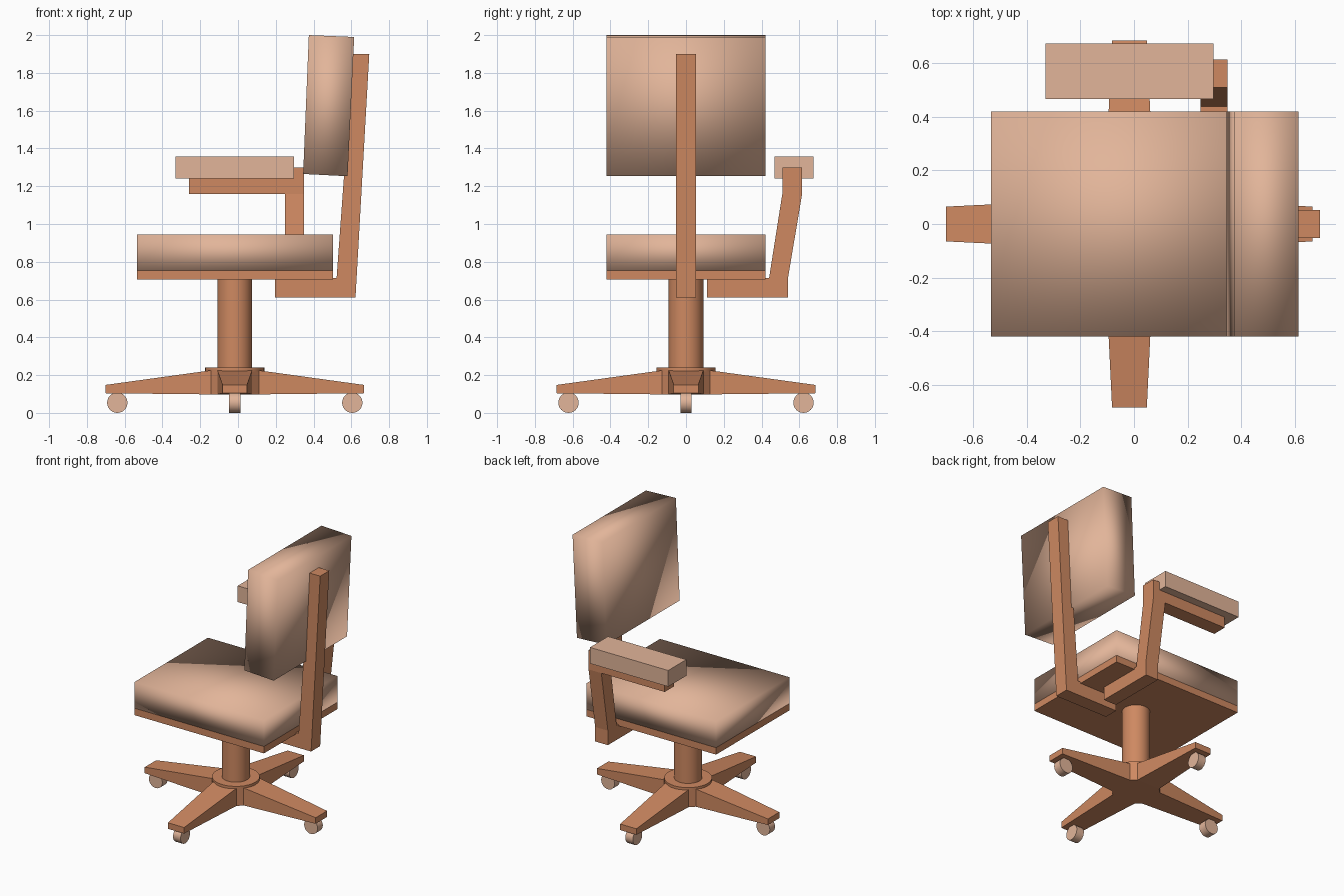
import bpy, bmesh, math
from mathutils import Matrix, Vector

if "Cube" in bpy.data.objects:
    bpy.data.objects.remove(bpy.data.objects["Cube"])


def material(name, rgb):
    m = bpy.data.materials.new(name)
    m.diffuse_color = (*rgb, 1)
    m.use_nodes = True
    m.node_tree.nodes["Principled BSDF"].inputs["Base Color"].default_value = m.diffuse_color
    return m


FRAME = material("frame_brown", (0.62, 0.25, 0.12))
CUSHION = material("cushion_tan", (0.76, 0.46, 0.32))
CX = -0.017  # centre of the pedestal


def finish(name, bm, mat, smooth=None):
    bmesh.ops.recalc_face_normals(bm, faces=bm.faces)
    me = bpy.data.meshes.new(name)
    bm.to_mesh(me)
    bm.free()
    me.materials.append(mat)
    ob = bpy.data.objects.new(name, me)
    bpy.context.collection.objects.link(ob)
    if smooth is not None:
        bpy.ops.object.select_all(action='DESELECT')
        ob.select_set(True)
        bpy.context.view_layer.objects.active = ob
        bpy.ops.object.shade_smooth_by_angle(angle=smooth)
    return ob


def loft(bm, a, b):
    """Closed solid between two matching outlines."""
    va = [bm.verts.new(p) for p in a]
    vb = [bm.verts.new(p) for p in b]
    bm.faces.new(va)
    bm.faces.new(vb)
    for i in range(len(va)):
        j = (i + 1) % len(va)
        bm.faces.new((va[i], va[j], vb[j], vb[i]))
    return va + vb


def prism(name, profile, axis, lo, hi, mat, smooth=None):
    """Extrude an outline along x (outline is y,z) or y (outline is x,z)."""
    def at(d):
        return [(d, p, q) if axis == 'X' else (p, d, q) for p, q in profile]
    bm = bmesh.new()
    loft(bm, at(lo), at(hi))
    return finish(name, bm, mat, smooth)


def rect(a0, a1, z0, z1):
    return [(a0, z0), (a1, z0), (a1, z1), (a0, z1)]


def cylinder(name, r, depth, matrix, mat, segments=24):
    bm = bmesh.new()
    bmesh.ops.create_cone(bm, cap_ends=True, segments=segments, radius1=r,
                          radius2=r, depth=depth, matrix=matrix)
    return finish(name, bm, mat, math.radians(40))


# Upholstery, softly shaded across the box edges
prism("seat", rect(-0.535, 0.502, 0.755, 0.945), 'Y', -0.42, 0.42, CUSHION, math.pi)
prism("seat_plate", rect(-0.535, 0.502, 0.705, 0.755), 'Y', -0.42, 0.42, FRAME)
prism("backrest", [(0.345, 1.265), (0.58, 1.253), (0.615, 1.99), (0.375, 2.0)],
      'Y', -0.42, 0.42, CUSHION, math.pi)

# Angled back support running under the seat
prism("back_support", [(0.197, 0.61), (0.622, 0.61), (0.695, 1.90), (0.608, 1.90),
                       (0.522, 0.715), (0.197, 0.715)], 'Y', -0.052, 0.052, FRAME)

# Single arm: bent bracket, rail and pad
prism("arm_bracket", [(0.11, 0.61), (0.54, 0.61), (0.54, 0.715), (0.615, 1.16),
                      (0.615, 1.30), (0.51, 1.30), (0.51, 1.16), (0.44, 0.715),
                      (0.11, 0.715)], 'X', 0.248, 0.35, FRAME)
prism("arm_rail", rect(-0.26, 0.25, 1.16, 1.245), 'Y', 0.51, 0.615, FRAME)
prism("arm_pad", rect(-0.33, 0.297, 1.24, 1.357), 'Y', 0.468, 0.675, CUSHION)

# Pedestal
cylinder("column", 0.092, 0.50, Matrix.Translation((CX, 0, 0.46)), FRAME, 32)
cylinder("base_collar", 0.157, 0.02, Matrix.Translation((CX, 0, 0.23)), FRAME, 32)

# Four tapered legs around an eight-sided hub
bm = bmesh.new()
w, r = 0.092, 0.127
ring = [(r, -w), (r, w), (w, r), (-w, r), (-r, w), (-r, -w), (-w, -r), (w, -r)]
loft(bm, [(x, y, 0.098) for x, y in ring], [(x, y, 0.225) for x, y in ring])
for k in range(4):
    turn = Matrix.Rotation(k * math.pi / 2, 3, 'Z')
    inner = [(0.127, y, z) for y, z in rect(-0.092, 0.092, 0.098, 0.225)]
    outer = [(0.685, y, z) for y, z in rect(-0.065, 0.065, 0.104, 0.148)]
    verts = loft(bm, inner, outer)
    bmesh.ops.rotate(bm, verts=verts, cent=(0, 0, 0), matrix=turn)
bmesh.ops.translate(bm, verts=bm.verts, vec=(CX, 0, 0))
finish("base_legs", bm, FRAME)

# Caster wheels
for k in range(4):
    turn = Matrix.Rotation(k * math.pi / 2, 4, 'Z')
    place = (Matrix.Translation((CX, 0, 0)) @ turn
             @ Matrix.Translation((0.622, 0, 0.054)) @ Matrix.Rotation(math.pi / 2, 4, 'X'))
    cylinder(f"caster_wheel_{k + 1}", 0.054, 0.06, place, CUSHION)
